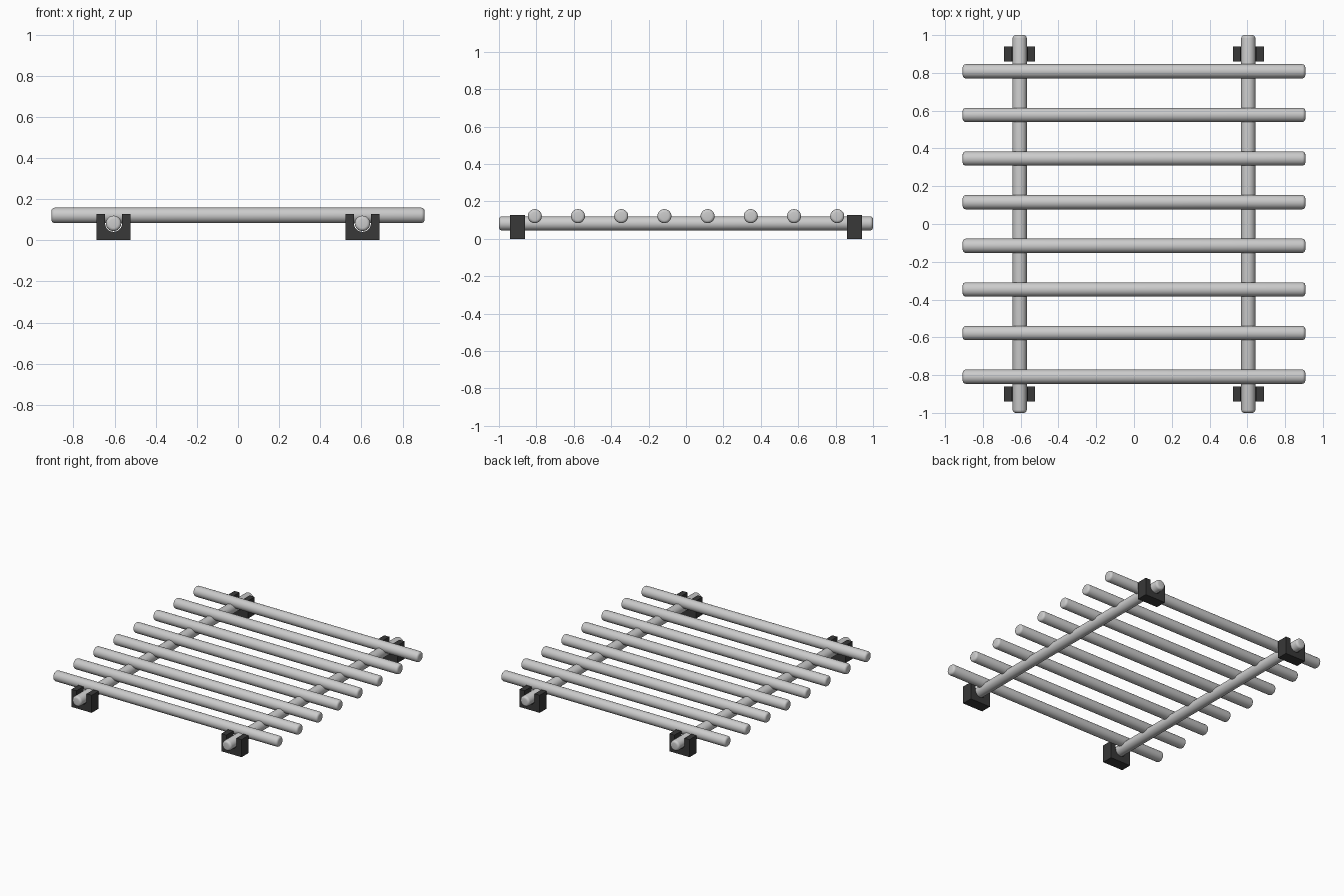
import bpy, bmesh, math
from mathutils import Matrix

if "Cube" in bpy.data.objects:
    bpy.data.objects.remove(bpy.data.objects["Cube"])


def material(name, rgb):
    m = bpy.data.materials.new(name)
    m.diffuse_color = (*rgb, 1)
    m.use_nodes = True
    m.node_tree.nodes["Principled BSDF"].inputs["Base Color"].default_value = m.diffuse_color
    return m


STEEL = material("light_grey", (0.6, 0.6, 0.6))
RUBBER = material("dark_grey", (0.04, 0.04, 0.04))


def add_object(name, bm, mat, loc, angle):
    bmesh.ops.recalc_face_normals(bm, faces=bm.faces)
    me = bpy.data.meshes.new(name)
    bm.to_mesh(me)
    bm.free()
    me.materials.append(mat)
    ob = bpy.data.objects.new(name, me)
    bpy.context.collection.objects.link(ob)
    ob.location = loc
    me.shade_smooth() if angle is None else me.shade_flat()
    return ob


# Round bar with softened ends, along x or y
def bar(name, length, radius, axis, loc):
    bm = bmesh.new()
    rot = Matrix.Rotation(math.pi / 2, 4, 'Y' if axis == 'x' else 'X')
    bmesh.ops.create_cone(bm, cap_ends=True, segments=32, radius1=radius,
                          radius2=radius, depth=length, matrix=rot)
    rims = [e for e in bm.edges if any(len(f.verts) > 4 for f in e.link_faces)]
    bmesh.ops.bevel(bm, geom=rims, offset=0.016, segments=4, profile=0.5,
                    affect='EDGES')
    return add_object(name, bm, STEEL, loc, None)


# Foot block with a U-shaped cradle, extruded along y
def foot(name, x, y):
    w, h, r, zc, d = 0.082, 0.128, 0.041, 0.082, 0.08
    pts = [(-w, 0), (w, 0), (w, h), (r, h)]
    n = 16
    pts += [(r * math.cos(math.pi * i / n), zc - r * math.sin(math.pi * i / n))
            for i in range(n + 1)]
    pts += [(-r, h), (-w, h)]
    bm = bmesh.new()
    face = bm.faces.new([bm.verts.new((px, -d / 2, pz)) for px, pz in pts])
    ext = bmesh.ops.extrude_face_region(bm, geom=[face], use_keep_orig=True)
    verts = [v for v in ext["geom"] if isinstance(v, bmesh.types.BMVert)]
    bmesh.ops.translate(bm, verts=verts, vec=(0, d, 0))
    return add_object(name, bm, RUBBER, (x, y, 0), 0)


# Cross slats
for i in range(8):
    bar(f"slat_{i + 1}", 1.814, 0.0375, 'x', (0, (i - 3.5) * 0.231, 0.121))

# Side rails and feet
for side, sx in (("left", -1), ("right", 1)):
    bar(f"{side}_rail", 2.0, 0.0375, 'y', (sx * 0.605, 0, 0.082))
    for end, sy in (("front", -1), ("back", 1)):
        foot(f"{end}_{side}_foot", sx * 0.605, sy * 0.9)
